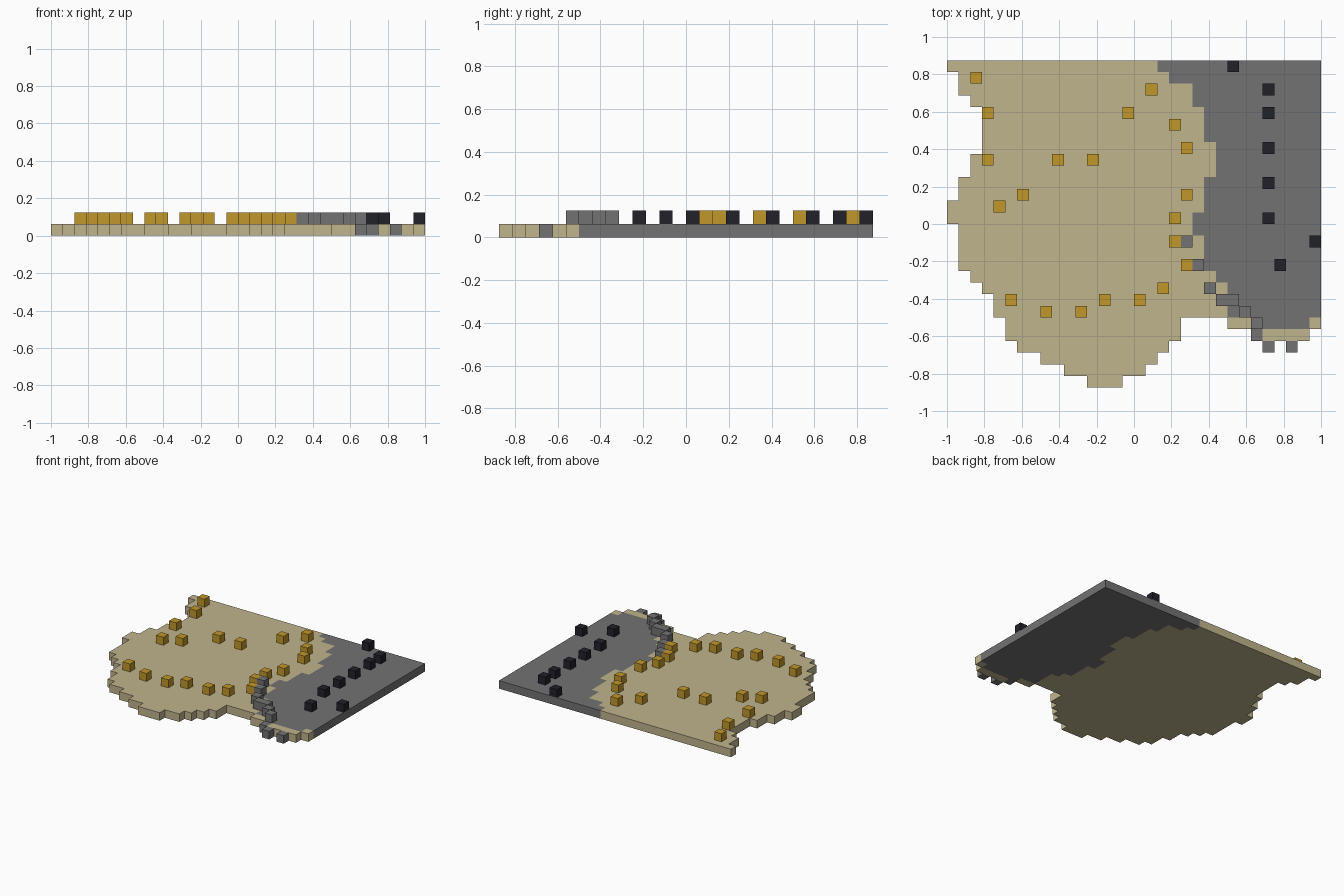
import bpy
import bmesh

CELL = 2 / 32          # the model is laid out on a 32 x 28 cell plan
HALF_DEPTH = 14 * CELL

cube = bpy.data.objects.get("Cube")
if cube:
    bpy.data.objects.remove(cube, do_unlink=True)


def make_material(name, colour):
    material = bpy.data.materials.new(name)
    material.use_nodes = True
    material.diffuse_color = (*colour, 1)
    material.node_tree.nodes["Principled BSDF"].inputs["Base Color"].default_value = (*colour, 1)
    return material


sand = make_material("sand", (0.53, 0.46, 0.27))
stone = make_material("grey_stone", (0.17, 0.17, 0.17))
gold = make_material("gold", (0.53, 0.31, 0.023))
dark = make_material("dark_slate", (0.015, 0.015, 0.023))


def add_object(name, bm, materials):
    mesh = bpy.data.meshes.new(name)
    bm.to_mesh(mesh)
    bm.free()
    for material in materials:
        mesh.materials.append(material)
    obj = bpy.data.objects.new(name, mesh)
    bpy.context.collection.objects.link(obj)
    return obj


def add_block(name, column, row, material):
    """One cube standing on the ground plate."""
    bm = bmesh.new()
    bmesh.ops.create_cube(bm, size=CELL)
    obj = add_object(name, bm, [material])
    obj.location = ((column + 0.5) * CELL - 1,
                    HALF_DEPTH - (row + 0.5) * CELL, 1.5 * CELL)


# Ground plan: per row from the back, where sand starts and where it ends
sand_start = [0, 1, 1, 2, 3, 3, 3, 3, 2, 2, 1, 1, 0, 0,
              1, 1, 1, 1, 2, 3, 4, 4, 5, 5, 6, 8, 10, 12]
sand_end = [18, 19, 21, 21, 22, 22, 22, 23, 23, 23, 22, 22, 22, 21,
            21, 22, 22, 22, 23, 24, 24, 24, 20, 20, 19, 18, 17, 15]
SAND, STONE = 0, 1
plan = {}


def fill(row, start, end, kind):
    for column in range(start, end):
        plan[column, row] = kind


for row, (start, end) in enumerate(zip(sand_start, sand_end)):
    fill(row, start, end, SAND)
    if row < 22:
        fill(row, end, 32, STONE)

# Ragged front edge of the stone area
fill(22, 24, 32, SAND)
fill(22, 26, 31, STONE)
fill(23, 26, 31, SAND)
for cell in ((26, 23), (27, 24), (29, 24)):
    plan[cell] = STONE

# Ground plate: the plan drawn as squares, then raised by one cell
bm = bmesh.new()
for (column, row), kind in plan.items():
    x, y = column * CELL - 1, HALF_DEPTH - row * CELL
    corners = ((x, y), (x, y - CELL), (x + CELL, y - CELL), (x + CELL, y))
    face = bm.faces.new([bm.verts.new((px, py, 0)) for px, py in corners])
    face.material_index = kind
bmesh.ops.remove_doubles(bm, verts=bm.verts, dist=CELL / 100)
raised = bmesh.ops.extrude_face_region(bm, geom=bm.faces[:], use_keep_orig=True)
tops = [v for v in raised["geom"] if isinstance(v, bmesh.types.BMVert)]
bmesh.ops.translate(bm, verts=tops, vec=(0, 0, CELL))

# Side faces take the colour of the square they border
for face in bm.faces:
    face.normal_update()
    if abs(face.normal.z) < 0.5:
        for edge in face.edges:
            for other in edge.link_faces:
                if abs(other.calc_center_median().z - CELL) < CELL / 100:
                    face.material_index = other.material_index
bmesh.ops.recalc_face_normals(bm, faces=bm.faces)
add_object("ground_plate", bm, [sand, stone])

# Gold markers scattered around the sand
gold_cells = [(2, 1), (3, 4), (3, 8), (9, 8), (12, 8), (6, 11), (4, 12),
              (17, 2), (15, 4), (19, 5), (20, 7), (20, 11), (19, 13),
              (19, 15), (20, 17), (18, 19), (16, 20), (13, 20), (11, 21),
              (8, 21), (5, 20)]
# Dark markers across the stone
dark_cells = [(24, 0), (27, 2), (27, 4), (27, 7), (27, 10), (27, 13),
              (31, 15), (28, 17)]
# Stone wall along the border
wall_cells = [(20, 15), (21, 17), (22, 19), (23, 20), (24, 20), (25, 21), (26, 22)]

for name, cells, material in (("gold_marker", gold_cells, gold),
                              ("dark_marker", dark_cells, dark),
                              ("wall_block", wall_cells, stone)):
    for column, row in cells:
        add_block(name, column, row, material)
